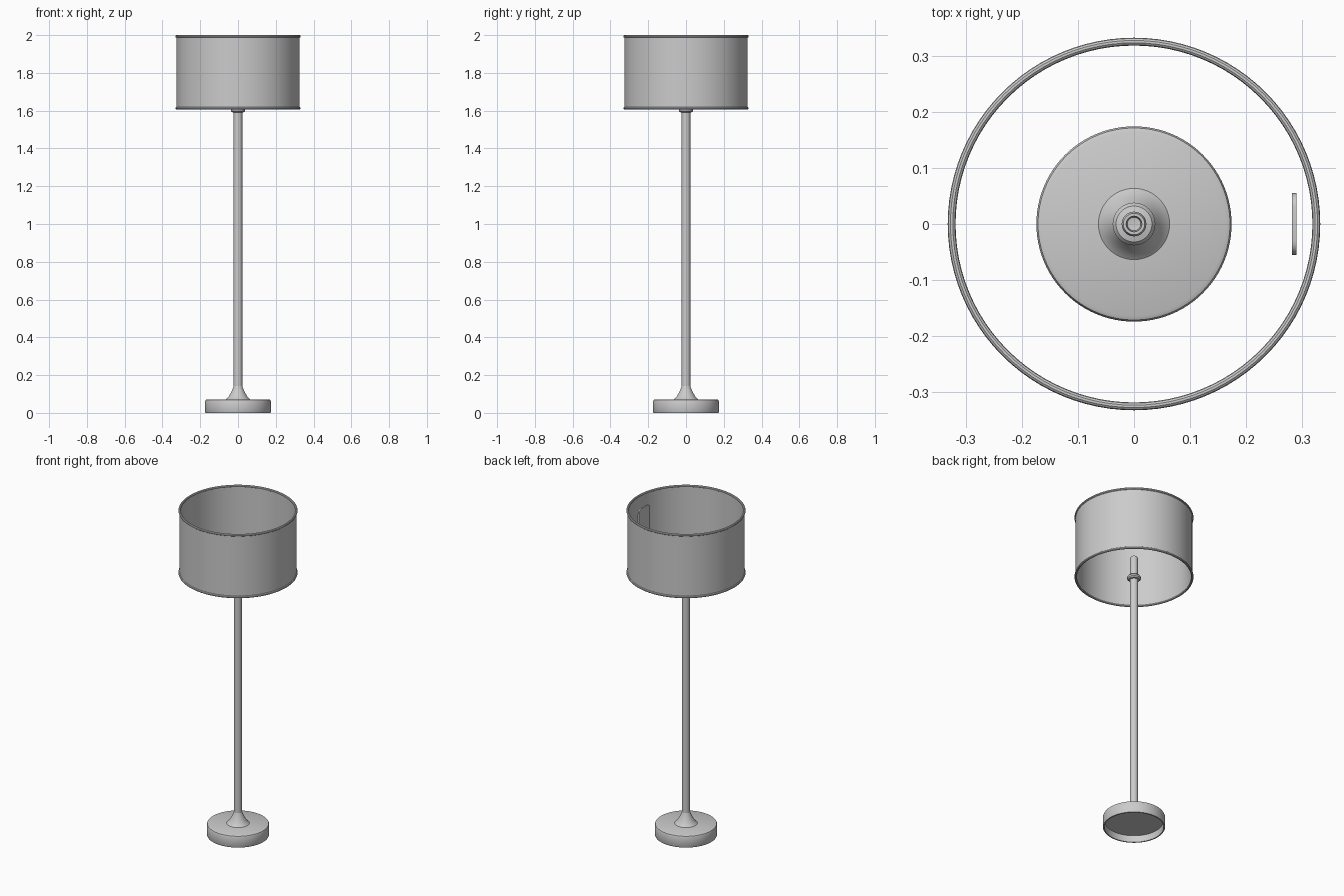
import bpy, bmesh, math

cube = bpy.data.objects.get("Cube")
if cube:
    bpy.data.objects.remove(cube, do_unlink=True)

# One plain grey for the whole lamp
GREY = (0.6, 0.6, 0.6, 1)
grey = bpy.data.materials.new("light_grey")
grey.use_nodes = True
grey.diffuse_color = GREY
grey.node_tree.nodes["Principled BSDF"].inputs["Base Color"].default_value = GREY


def finish(name, bm):
    bmesh.ops.remove_doubles(bm, verts=bm.verts, dist=1e-5)
    bmesh.ops.recalc_face_normals(bm, faces=bm.faces)
    mesh = bpy.data.meshes.new(name)
    bm.to_mesh(mesh)
    bm.free()
    obj = bpy.data.objects.new(name, mesh)
    bpy.context.collection.objects.link(obj)
    mesh.materials.append(grey)
    bpy.ops.object.select_all(action="DESELECT")
    obj.select_set(True)
    bpy.context.view_layer.objects.active = obj
    bpy.ops.object.shade_smooth_by_angle(angle=math.radians(35))
    return obj


def lathe(name, profile, steps=96, closed=False):
    """Spin a (radius, height) profile around the vertical axis."""
    bm = bmesh.new()
    verts = [bm.verts.new((r, 0, z)) for r, z in profile]
    ends = verts[1:] + verts[:1] if closed else verts[1:]
    edges = [bm.edges.new(pair) for pair in zip(verts, ends)]
    bmesh.ops.spin(bm, geom=verts + edges, cent=(0, 0, 0), axis=(0, 0, 1),
                   angle=math.tau, steps=steps)
    return finish(name, bm)


# Round foot, hollow underneath, with a softened upper edge
lathe("base", [(0, 0.04), (0.163, 0.04), (0.165, 0), (0.172, 0), (0.174, 0.004),
               (0.174, 0.062), (0.171, 0.069), (0.164, 0.072), (0, 0.072)])

# Flare between foot and pole
lathe("base_flare", [(0.066, 0.07), (0.057, 0.077), (0.046, 0.092), (0.035, 0.112),
                     (0.027, 0.13), (0.023, 0.142)], 48)

# Long pole
lathe("pole", [(0.023, 0.07), (0.023, 1.61)], 32)

# Collar ring at the pole's top
lathe("collar", [(0.02, 1.59), (0.032, 1.592), (0.038, 1.599), (0.038, 1.609),
                 (0.032, 1.617), (0.02, 1.62)], 48)

# Lamp holder with a shallow cup in the end
lathe("lamp_holder", [(0.022, 1.61), (0.022, 1.73), (0.019, 1.738), (0.014, 1.738),
                      (0.012, 1.722), (0, 1.72)], 32)

# Open drum shade with a thin wall
LOW, HIGH, RADIUS = 1.613, 1.993, 0.326
lathe("shade", [(RADIUS, LOW), (RADIUS, HIGH), (RADIUS - 0.006, HIGH),
                (RADIUS - 0.006, LOW)], closed=True)

# Rolled rims at both ends of the shade
for name, height in (("lower_rim", LOW), ("upper_rim", HIGH)):
    ring = [(RADIUS - 0.001 + 0.007 * math.cos(a), height + 0.007 * math.sin(a))
            for a in (math.tau * i / 10 for i in range(10))]
    lathe(name, ring, closed=True)

# Thin rounded plate inside the shade
bm = bmesh.new()
HALF, CORNER = 0.055, 0.025
outline = []
for quarter, (sy, z) in enumerate(((1, 1.94), (-1, 1.94), (-1, 1.67), (1, 1.67))):
    cz = z - CORNER if quarter < 2 else z + CORNER
    for i in range(6):
        a = (quarter + i / 5) * math.pi / 2
        outline.append(bm.verts.new((0.282, sy * (HALF - CORNER) + CORNER * math.cos(a),
                                     cz + CORNER * math.sin(a))))
face = bm.faces.new(outline)
extruded = bmesh.ops.extrude_face_region(bm, geom=[face], use_keep_orig=True)
moved = [v for v in extruded["geom"] if isinstance(v, bmesh.types.BMVert)]
bmesh.ops.translate(bm, verts=moved, vec=(0.008, 0, 0))
finish("inner_plate", bm)
